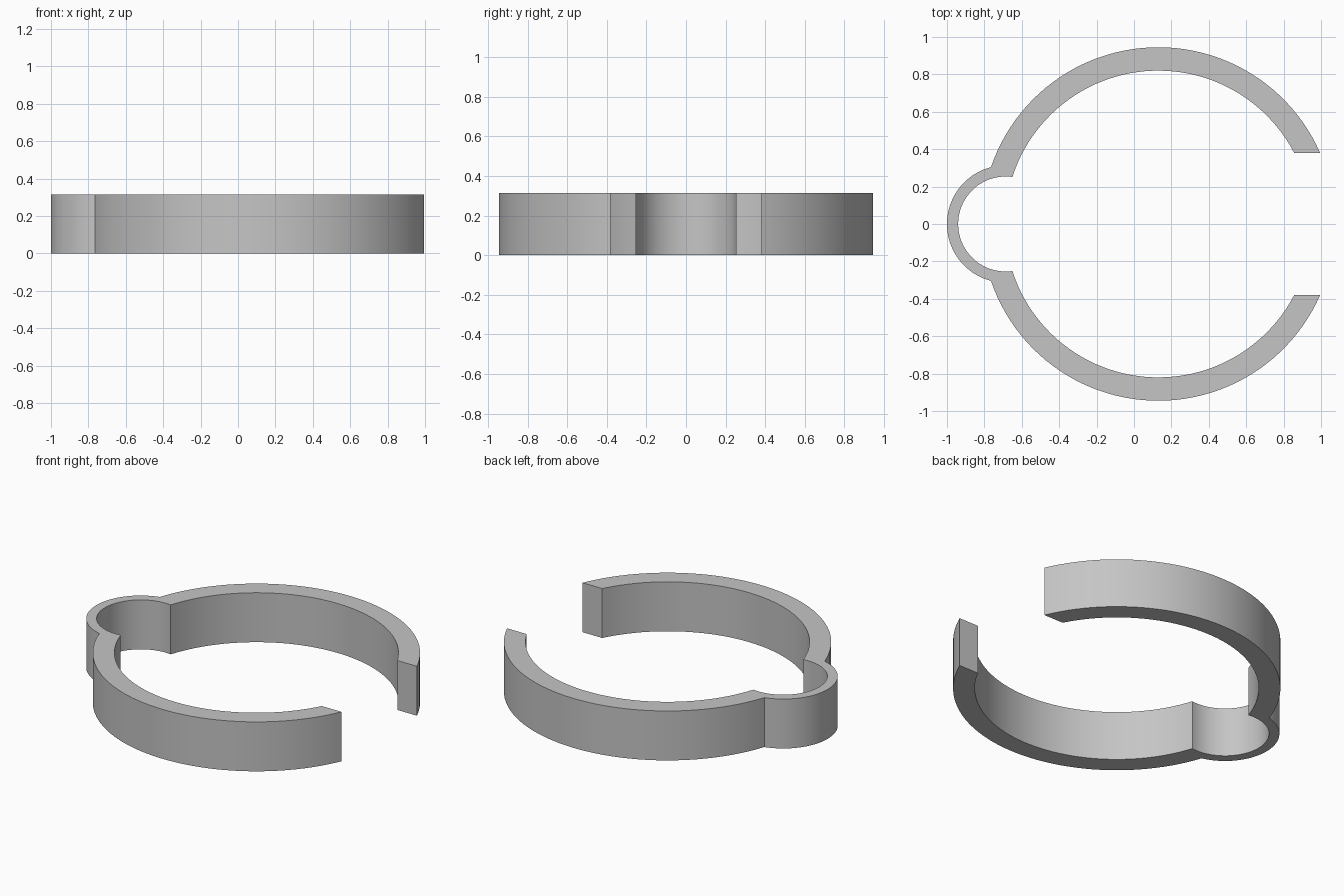
import bpy
import bmesh
from math import acos, asin, atan2, cos, sin, pi, sqrt

cube = bpy.data.objects.get("Cube")
if cube:
    bpy.data.objects.remove(cube)

HEIGHT = 0.315
RING_X, RING_OUT, RING_IN = 0.13, 0.945, 0.82
LOOP_X, LOOP_OUT, LOOP_IN = -0.686, 0.314, 0.254
GAP_Y = 0.38
RING_STEPS, LOOP_STEPS = 48, 32

grey = bpy.data.materials.new("plain grey")
grey.use_nodes = True
colour = (0.56, 0.56, 0.56, 1)
grey.diffuse_color = colour
grey.node_tree.nodes["Principled BSDF"].inputs["Base Color"].default_value = colour


def arc(cx, radius, start, end, steps):
    angles = [start + (end - start) * i / steps for i in range(steps + 1)]
    return [(cx + radius * cos(a), radius * sin(a)) for a in angles]


def half_edge(ring_r, loop_r):
    """Upper half of one wall: gap end, around the ring, then the small loop."""
    d = RING_X - LOOP_X
    along = (d * d + ring_r ** 2 - loop_r ** 2) / (2 * d)
    jx, jy = RING_X - along, sqrt(ring_r ** 2 - along ** 2)
    ring = arc(RING_X, ring_r, asin(GAP_Y / ring_r), atan2(jy, jx - RING_X), RING_STEPS)
    loop = arc(LOOP_X, loop_r, atan2(jy, jx - LOOP_X), pi, LOOP_STEPS)
    return ring + loop[1:]


def full_edge(ring_r, loop_r):
    half = half_edge(ring_r, loop_r)
    return half + [(x, -y) for x, y in reversed(half[:-1])]


# Flat C-shaped band with the small loop, then raised to full height
bm = bmesh.new()
outer = [bm.verts.new((x, y, 0)) for x, y in full_edge(RING_OUT, LOOP_OUT)]
inner = [bm.verts.new((x, y, 0)) for x, y in full_edge(RING_IN, LOOP_IN)]
for i in range(len(outer) - 1):
    bm.faces.new((outer[i], outer[i + 1], inner[i + 1], inner[i]))
raised = bmesh.ops.extrude_face_region(bm, geom=bm.faces[:], use_keep_orig=True)
top = [g for g in raised["geom"] if isinstance(g, bmesh.types.BMVert)]
bmesh.ops.translate(bm, verts=top, vec=(0, 0, HEIGHT))
bmesh.ops.recalc_face_normals(bm, faces=bm.faces[:])

mesh = bpy.data.meshes.new("clip_ring")
bm.to_mesh(mesh)
bm.free()
mesh.materials.append(grey)
ring = bpy.data.objects.new("clip_ring", mesh)
bpy.context.collection.objects.link(ring)

# Smooth curved walls with crisp rims and corners
bpy.ops.object.select_all(action="DESELECT")
ring.select_set(True)
bpy.context.view_layer.objects.active = ring
bpy.ops.object.shade_smooth_by_angle(angle=pi / 6)
